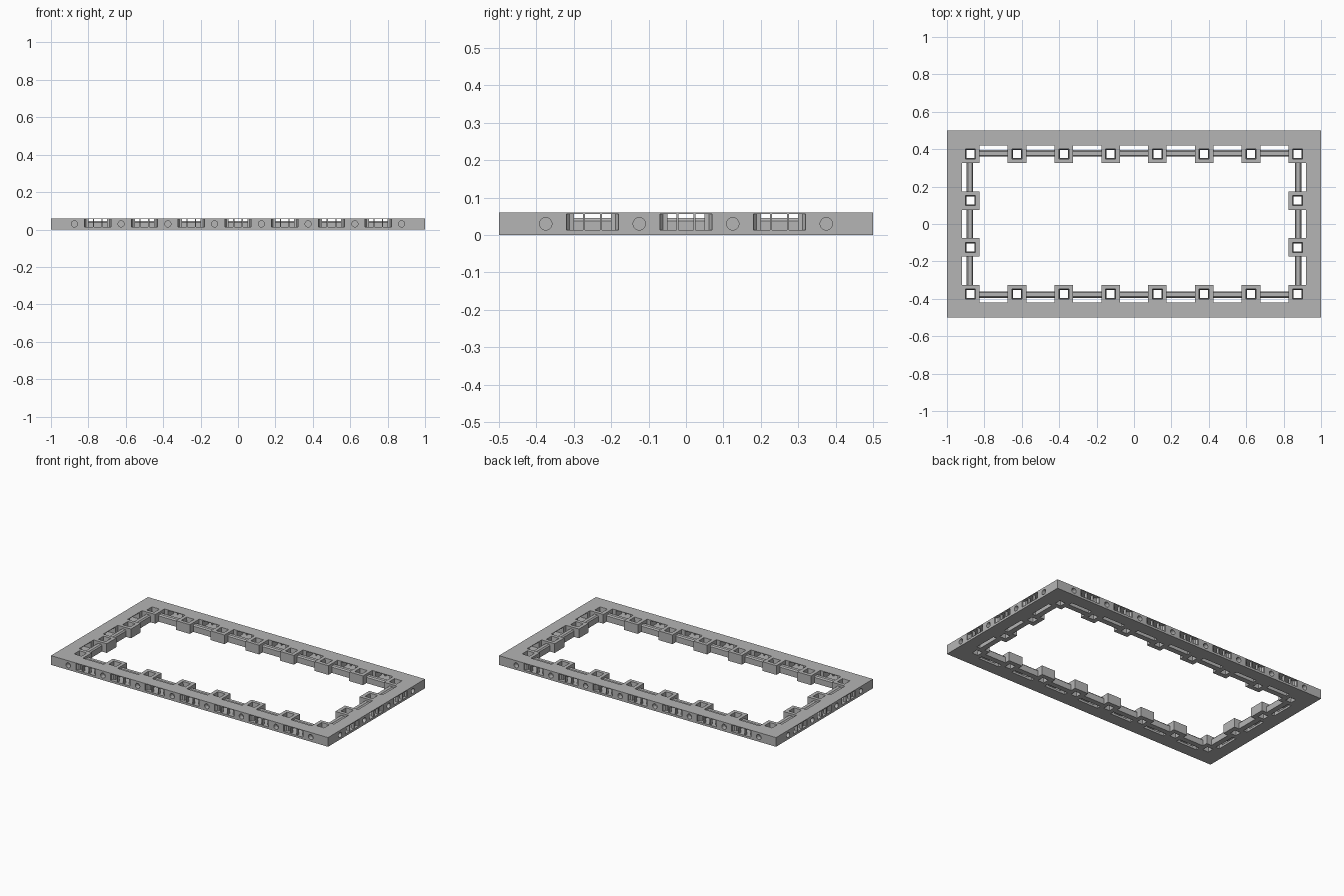
import bpy, bmesh, math
from mathutils import Matrix, Vector

cube = bpy.data.objects.get("Cube")
if cube:
    bpy.data.objects.remove(cube, do_unlink=True)

HEIGHT = 0.06
PITCH = 0.25
WALL = 0.08      # width of the solid outer band

grey = bpy.data.materials.new("stone grey")
grey.use_nodes = True
colour = (0.46, 0.46, 0.46, 1)
grey.diffuse_color = colour
grey.node_tree.nodes["Principled BSDF"].inputs["Base Color"].default_value = colour


def finish(bm, name):
    bmesh.ops.recalc_face_normals(bm, faces=bm.faces)
    mesh = bpy.data.meshes.new(name)
    bm.to_mesh(mesh)
    bm.free()
    mesh.materials.append(grey)
    obj = bpy.data.objects.new(name, mesh)
    bpy.context.collection.objects.link(obj)
    return obj


def prism(bm, profile, place, start, end):
    """Sweep a closed profile between two values of the third coordinate."""
    a = [bm.verts.new(place(p, q, start)) for p, q in profile]
    b = [bm.verts.new(place(p, q, end)) for p, q in profile]
    bm.faces.new(a)
    bm.faces.new(b)
    for i in range(len(a)):
        j = (i + 1) % len(a)
        bm.faces.new((a[i], a[j], b[j], b[i]))


def rect(cx, cy, hx, hy):
    return [(cx - hx, cy - hy), (cx + hx, cy - hy), (cx + hx, cy + hy), (cx - hx, cy + hy)]


def pierced_slab(bm, outer, hole_low, hole_high):
    """Rectangular slab with a rectangular hole that may taper."""
    loops = [[bm.verts.new((x, y, z)) for x, y in loop] for loop, z in
             ((outer, 0), (outer, HEIGHT), (hole_high, HEIGHT), (hole_low, 0))]
    for k in range(4):
        a, b = loops[k], loops[(k + 1) % 4]
        for i in range(4):
            j = (i + 1) % 4
            bm.faces.new((a[i], a[j], b[j], b[i]))


# Four sides: turn, number of grid cells, distance to the outer face
sides = [(k, 8 if k % 2 == 0 else 4, 0.5 if k % 2 == 0 else 1.0) for k in range(4)]


def side_point(k, dist):
    turn = Matrix.Rotation(k * math.pi / 2, 3, "Z")
    return lambda u, inset, z: turn @ Vector((u, dist - inset, z))


# Outer band
bm = bmesh.new()
inner = rect(0, 0, 1 - WALL, 0.5 - WALL)
pierced_slab(bm, rect(0, 0, 1, 0.5), inner, inner)
frame = finish(bm, "outer_frame")

# Cutters: flared clip openings and round blind sockets in the outer faces
bm = bmesh.new()
half_opening = [(0.07, -0.01), (0.07, 0.008), (0.062, 0.018), (0.05, 0.02), (0.05, 0.09)]
opening = half_opening + [(-u, v) for u, v in reversed(half_opening)]
socket = [(0.0165 * math.cos(t * math.tau / 24), 0.0165 * math.sin(t * math.tau / 24))
          for t in range(24)]
for k, cells, dist in sides:
    at = side_point(k, dist)
    for i in range(cells - 1):
        mid = (i + 1 - cells / 2) * PITCH
        prism(bm, opening, lambda u, v, z: at(mid + u, v, z), 0.014, 0.056)
    for i in range(cells):
        mid = (i + 0.5 - cells / 2) * PITCH
        prism(bm, socket, lambda u, z, v: at(mid + u, v, z + HEIGHT / 2), -0.01, 0.03)
cutter = finish(bm, "opening_cutter")
cutter.hide_render = True

cut = frame.modifiers.new("openings", "BOOLEAN")
cut.operation = "DIFFERENCE"
cut.solver = "EXACT"
cut.object = cutter
bpy.context.view_layer.objects.active = frame
bpy.ops.object.modifier_apply(modifier=cut.name)
bpy.data.objects.remove(cutter, do_unlink=True)

# Socket blocks with tapered square holes, around the inside of the band
bm = bmesh.new()
for i in range(8):
    for j in range(4):
        if i in (0, 7) or j in (0, 3):
            x, y = (i - 3.5) * PITCH, (j - 1.5) * PITCH
            x0, x1 = max(x - 0.05, WALL - 1), min(x + 0.05, 1 - WALL)
            y0, y1 = max(y - 0.05, WALL - 0.5), min(y + 0.05, 0.5 - WALL)
            outer = [(x0, y0), (x1, y0), (x1, y1), (x0, y1)]
            pierced_slab(bm, outer, rect(x, y, 0.021, 0.021), rect(x, y, 0.027, 0.027))
finish(bm, "socket_blocks")

# Low inner rails between the blocks, and thin pillars inside the openings
rails, pillars = bmesh.new(), bmesh.new()
rail_section = [(0.105, 0), (0.14, 0), (0.14, 0.038), (0.133, 0.046), (0.112, 0.046), (0.105, 0.038)]
for k, cells, dist in sides:
    at = side_point(k, dist)
    for i in range(cells - 1):
        mid = (i + 1 - cells / 2) * PITCH
        prism(rails, rail_section, lambda v, z, u: at(u, v, z), mid - 0.075, mid + 0.075)
        for s in (-1, 1):
            post = rect(mid + s * 0.023, 0.012, 0.003, 0.01)
            prism(pillars, post, at, 0.014, 0.056)
finish(rails, "inner_rails")
finish(pillars, "opening_pillars")
